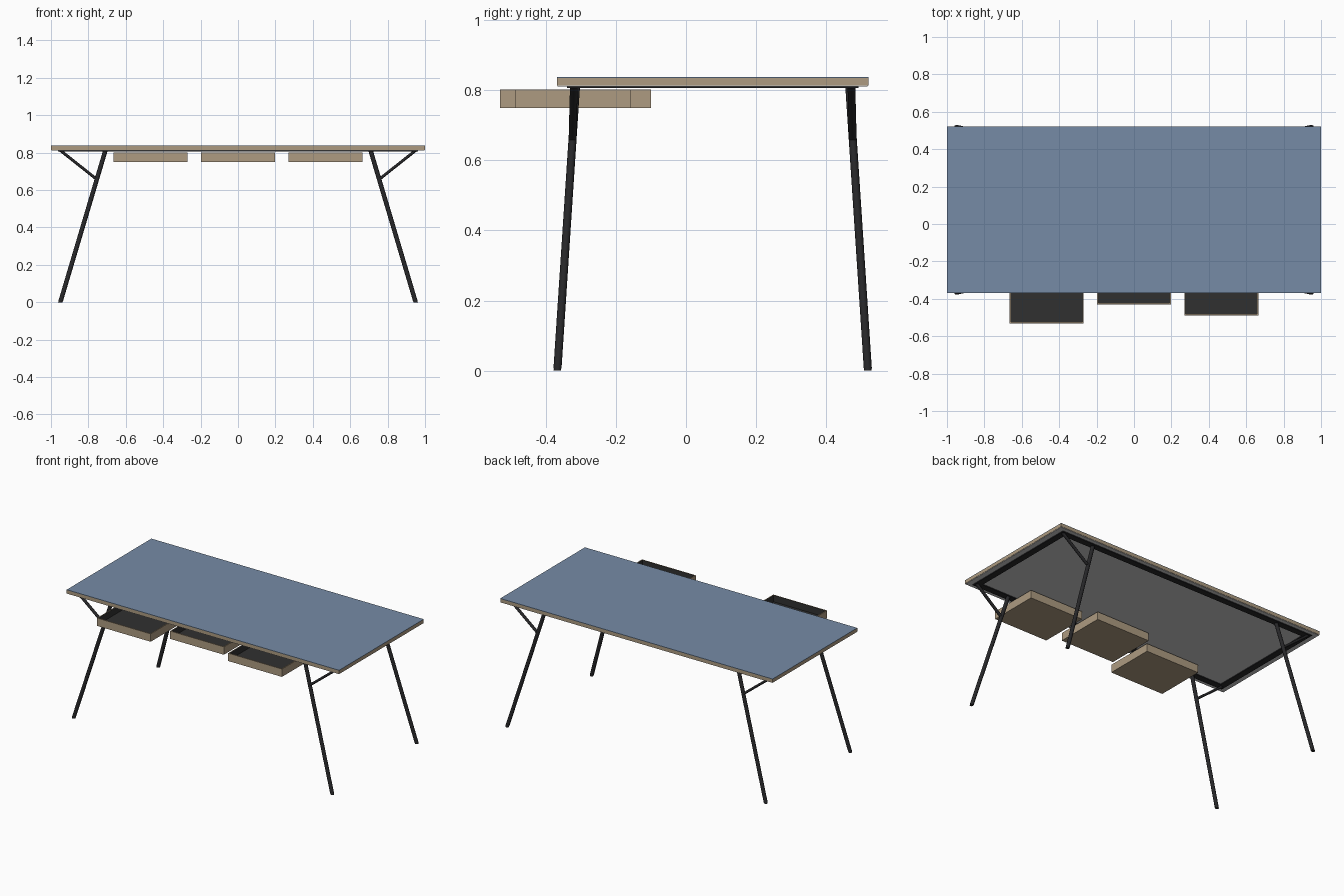
import bpy, bmesh, math
from mathutils import Vector

if "Cube" in bpy.data.objects:
    bpy.data.objects.remove(bpy.data.objects["Cube"])


def material(name, color):
    m = bpy.data.materials.new(name)
    m.diffuse_color = (*color, 1)
    m.use_nodes = True
    m.node_tree.nodes["Principled BSDF"].inputs["Base Color"].default_value = m.diffuse_color
    return m


wood = material("wood", (0.42, 0.33, 0.22))
blue = material("blue_laminate", (0.18, 0.26, 0.38))
steel = material("black_steel", (0.02, 0.02, 0.022))
felt = material("dark_felt", (0.03, 0.03, 0.03))


def finish(bm, name, mats=()):
    bmesh.ops.recalc_face_normals(bm, faces=bm.faces)
    mesh = bpy.data.meshes.new(name)
    bm.to_mesh(mesh)
    bm.free()
    ob = bpy.data.objects.new(name, mesh)
    bpy.context.collection.objects.link(ob)
    for m in mats:
        mesh.materials.append(m)
    return ob


def box_bm(lo, hi):
    lo, hi = Vector(lo), Vector(hi)
    bm = bmesh.new()
    bmesh.ops.create_cube(bm, size=1)
    bmesh.ops.scale(bm, vec=hi - lo, verts=bm.verts)
    bmesh.ops.translate(bm, vec=(lo + hi) / 2, verts=bm.verts)
    return bm


def box(name, lo, hi, *mats):
    return finish(box_bm(lo, hi), name, mats)


def slanted_tube(name, a, b, rx, ry, n=16):
    """Tube with level-cut ends, running from a to b."""
    bm = bmesh.new()
    rings = []
    for c in (a, b):
        rings.append([bm.verts.new((c[0] + rx * math.cos(2 * math.pi * i / n),
                                    c[1] + ry * math.sin(2 * math.pi * i / n), c[2]))
                      for i in range(n)])
    for i in range(n):
        j = (i + 1) % n
        f = bm.faces.new((rings[0][i], rings[0][j], rings[1][j], rings[1][i]))
        f.smooth = True
    for r in rings:
        bm.faces.new(r)
    return finish(bm, name, (steel,))


Y0, Y1 = -0.368, 0.52          # table depth
MID = (Y0 + Y1) / 2

# Table top: wooden core with laminate above and below
box("tabletop_core", (-1, Y0, 0.814), (1, Y1, 0.835), wood)
box("tabletop_surface", (-1, Y0, 0.835), (1, Y1, 0.838), blue)
box("tabletop_underside", (-0.998, Y0 + 0.002, 0.811), (0.998, Y1 - 0.002, 0.814))

# Flat steel frame under the top
FX, FY0, FY1, FW = 0.963, Y0 + 0.028, Y1 - 0.028, 0.042
FZ0, FZ1 = 0.806, 0.811
box("frame_front_rail", (-FX, FY0, FZ0), (FX, FY0 + FW, FZ1), steel)
box("frame_back_rail", (-FX, FY1 - FW, FZ0), (FX, FY1, FZ1), steel)
for s, side in ((-1, "left"), (1, "right")):
    xs = sorted((s * FX, s * (FX - FW)))
    box(f"frame_{side}_rail", (xs[0], FY0 + FW, FZ0), (xs[1], FY1 - FW, FZ1), steel)

# Splayed legs, foot caps and diagonal braces
for sx, side in ((-1, "left"), (1, "right")):
    for sy, end in ((-1, "front"), (1, "back")):
        foot = Vector((sx * 0.95, MID + sy * 0.443, 0))
        top = Vector((sx * 0.71, MID + sy * 0.39, 0.808))
        slanted_tube(f"{end}_{side}_leg", foot.lerp(top, 0.007), top, 0.0125, 0.0115)
        slanted_tube(f"{end}_{side}_foot", foot, foot.lerp(top, 0.007), 0.0115, 0.0105)
        joint = foot.lerp(top, 0.815)
        slanted_tube(f"{end}_{side}_brace", joint + Vector((sx * 0.002, 0, 0)),
                     (sx * 0.945, MID + sy * 0.396, 0.808), 0.0125, 0.011)


# Open drawers with dark lining, pulled out by different amounts
def drawer(name, cx, y_front):
    w, d, t, z0, z1 = 0.395, 0.33, 0.009, 0.75, 0.802
    bm = box_bm((cx - w / 2, y_front, z0), (cx + w / 2, y_front + d, z1))
    lid = max(bm.faces, key=lambda f: f.calc_center_median().z)
    bmesh.ops.inset_region(bm, faces=[lid], thickness=t)
    ext = bmesh.ops.extrude_face_region(bm, geom=[lid])
    verts = [v for v in ext["geom"] if isinstance(v, bmesh.types.BMVert)]
    if lid.is_valid:
        bmesh.ops.delete(bm, geom=[lid], context="FACES_ONLY")
    bmesh.ops.translate(bm, vec=(0, 0, -(z1 - z0 - 0.008)), verts=verts)
    for f in bm.faces:
        if all(abs(v.co.x - cx) < w / 2 - t / 2 for v in f.verts):
            f.material_index = 1
    finish(bm, name, (wood, felt))


drawer("left_drawer", -0.467, -0.531)
drawer("middle_drawer", 0, -0.43)
drawer("right_drawer", 0.467, -0.488)
